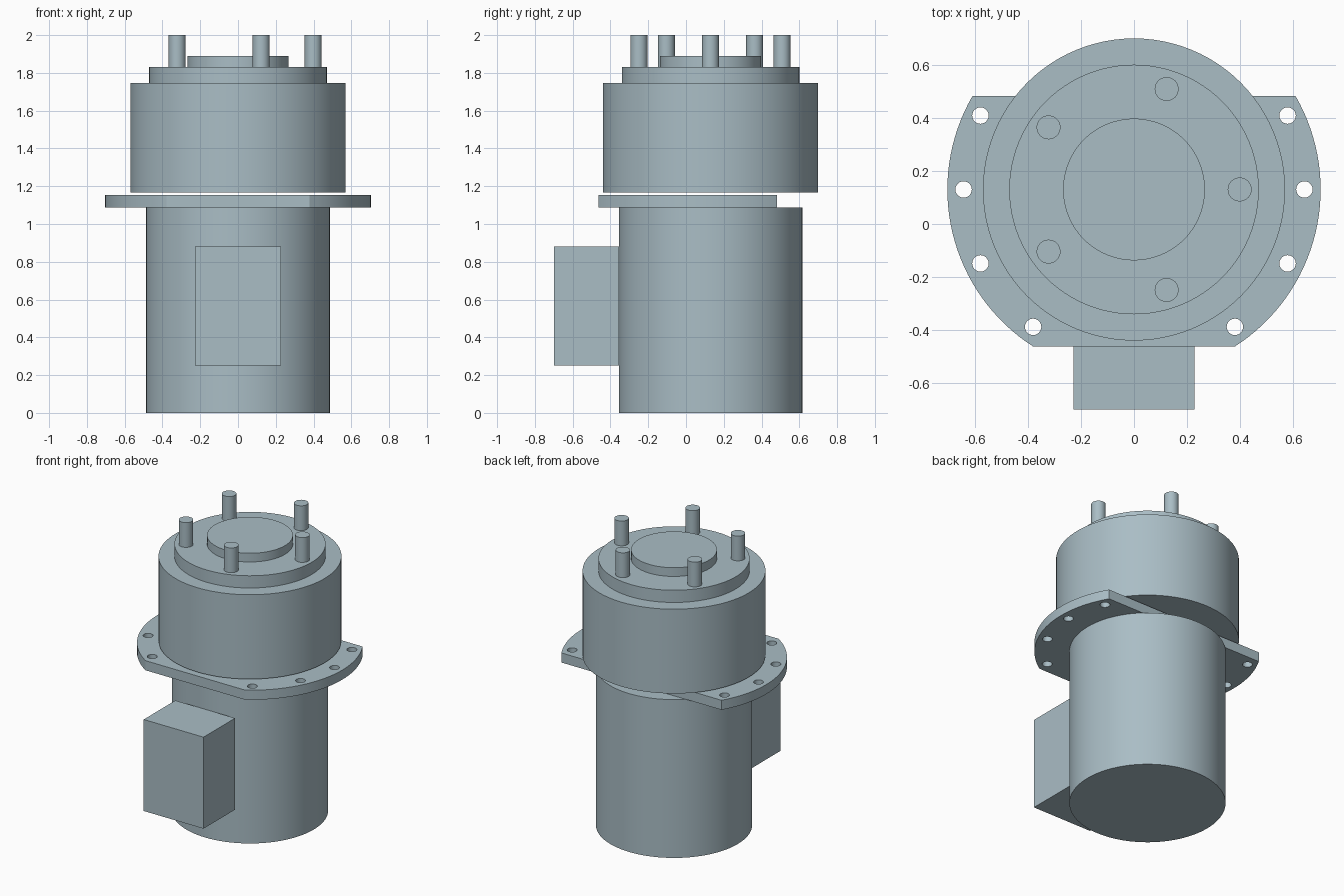
import bpy, bmesh
from math import sin, cos, asin, pi, radians

if "Cube" in bpy.data.objects:
    bpy.data.objects.remove(bpy.data.objects["Cube"])

CY = 0.13  # y of the main axis
steel = bpy.data.materials.new("blue_grey_steel")
steel.diffuse_color = (0.40, 0.51, 0.56, 1)
steel.use_nodes = True
steel.node_tree.nodes["Principled BSDF"].inputs["Base Color"].default_value = steel.diffuse_color


def finish(bm, name):
    bmesh.ops.recalc_face_normals(bm, faces=bm.faces)
    mesh = bpy.data.meshes.new(name)
    bm.to_mesh(mesh)
    bm.free()
    mesh.materials.append(steel)
    ob = bpy.data.objects.new(name, mesh)
    bpy.context.collection.objects.link(ob)
    bpy.ops.object.select_all(action='DESELECT')
    ob.select_set(True)
    bpy.context.view_layer.objects.active = ob
    bpy.ops.object.shade_smooth_by_angle(angle=radians(30))
    return ob


def ring(bm, x, y, z, r, n):
    return [bm.verts.new((x + r * cos(2 * pi * i / n), y + r * sin(2 * pi * i / n), z))
            for i in range(n)]


def turned(name, steps, x=0, y=CY, n=96):
    """Solid of stacked circular sections given as (radius, z)."""
    bm = bmesh.new()
    rings = [ring(bm, x, y, z, r, n) for r, z in steps]
    bm.faces.new(rings[0])
    bm.faces.new(rings[-1])
    for a, b in zip(rings, rings[1:]):
        for i in range(n):
            j = (i + 1) % n
            bm.faces.new((a[i], a[j], b[j], b[i]))
    return finish(bm, name)


# motor body and stepped hub drum
turned("motor_body", [(0.486, 0), (0.486, 1.087)])
turned("hub_drum", [(0.569, 1.167), (0.569, 1.746), (0.47, 1.746), (0.47, 1.83),
                    (0.267, 1.83), (0.267, 1.89)])

# five wheel studs
for k in range(5):
    a = 2 * pi * k / 5
    turned(f"stud_{k + 1}", [(0.045, 1.83), (0.045, 2.0)],
           0.398 * cos(a), CY + 0.398 * sin(a), 32)

# mounting flange: disc cut flat at front and back, with bolt holes
bm = bmesh.new()
R, z0, z1 = 0.703, 1.087, 1.153
top, bottom = asin((0.483 - CY) / R), asin((-0.462 - CY) / R)
right = [bottom + (top - bottom) * i / 32 for i in range(33)]
angles = right + [pi - a for a in reversed(right)]
loops = [[bm.verts.new((R * cos(a), CY + R * sin(a), z0)) for a in angles]]
for deg in (25.7, 0, -25.7, -53.7):
    for s in (-1, 1):
        a = radians(deg)
        loops.append(ring(bm, s * 0.642 * cos(a), CY + 0.642 * sin(a), z0, 0.031, 24))
edges = [bm.edges.new((l[i - 1], l[i])) for l in loops for i in range(len(l))]
bmesh.ops.triangle_fill(bm, edges=edges, use_beauty=True)
geo = bmesh.ops.extrude_face_region(bm, geom=bm.faces[:], use_keep_orig=True)
bmesh.ops.translate(bm, vec=(0, 0, z1 - z0),
                    verts=[g for g in geo["geom"] if isinstance(g, bmesh.types.BMVert)])
finish(bm, "mounting_flange")

# terminal box, its back plane touching the front of the motor
bm = bmesh.new()
bmesh.ops.create_cube(bm, size=1)
bmesh.ops.scale(bm, vec=(0.454, 0.342, 0.628), verts=bm.verts)
bmesh.ops.translate(bm, vec=(0, -0.527, 0.566), verts=bm.verts)
finish(bm, "terminal_box")
